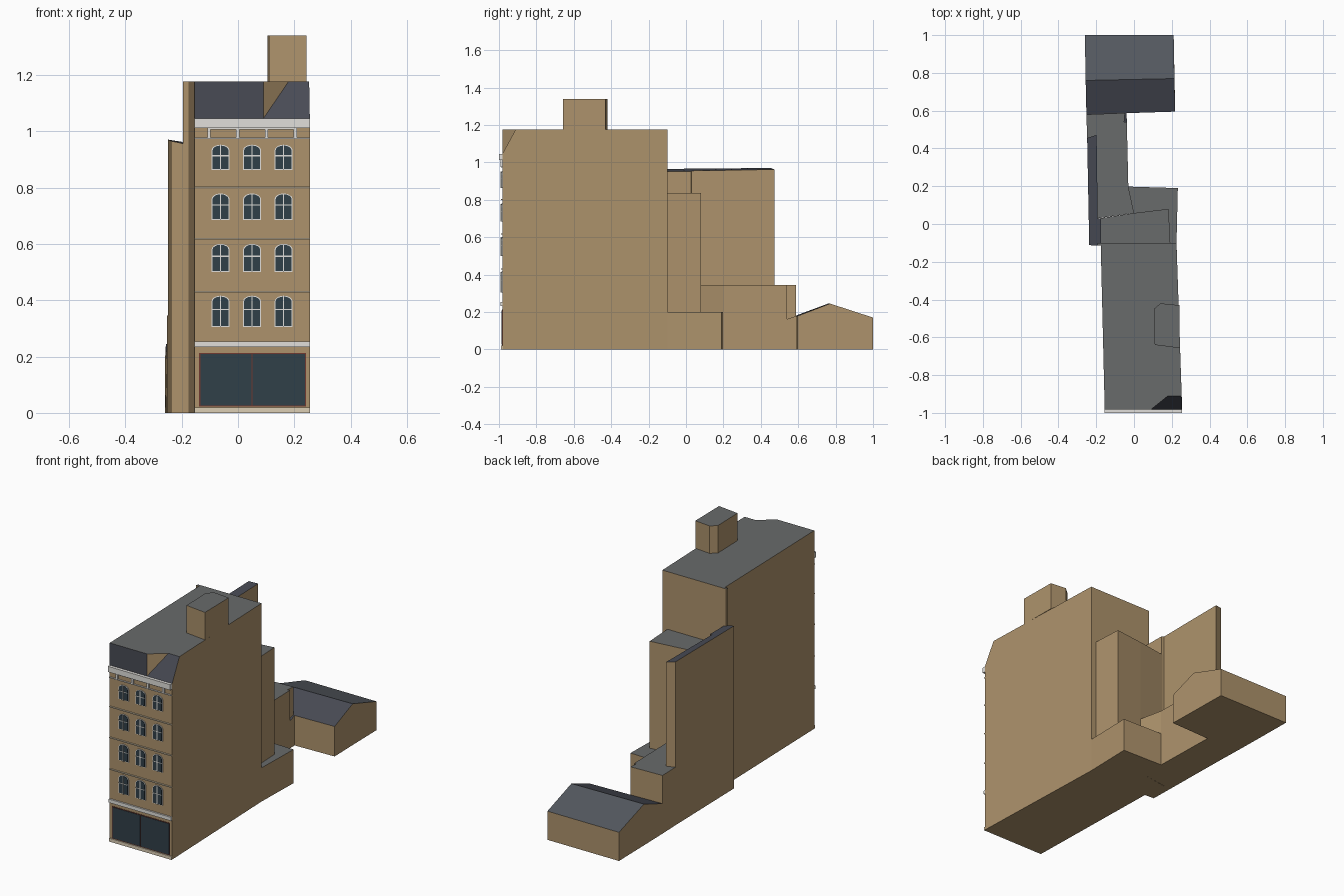
import bpy, bmesh, math

if "Cube" in bpy.data.objects:
    bpy.data.objects.remove(bpy.data.objects["Cube"])


def material(name, r, g, b):
    m = bpy.data.materials.new(name)
    m.diffuse_color = (r, g, b, 1)
    m.use_nodes = True
    m.node_tree.nodes["Principled BSDF"].inputs["Base Color"].default_value = m.diffuse_color
    return m


WALL = material("wall", 0.42, 0.29, 0.15)
FLAT = material("flat_roof", 0.14, 0.145, 0.145)
SLATE = material("slate", 0.065, 0.07, 0.09)
REAR = material("rear_slate", 0.09, 0.1, 0.115)
GLASS = material("glass", 0.03, 0.05, 0.065)
WHITE = material("white_trim", 0.75, 0.74, 0.71)
CREAM = material("cream_trim", 0.72, 0.62, 0.46)
RED = material("red_frame", 0.16, 0.04, 0.03)


def build(name, verts, faces, mats):
    """faces: list of (indices, material slot)"""
    bm = bmesh.new()
    vs = [bm.verts.new(v) for v in verts]
    for idx, slot in faces:
        bm.faces.new([vs[i] for i in idx]).material_index = slot
    bmesh.ops.recalc_face_normals(bm, faces=bm.faces[:])
    me = bpy.data.meshes.new(name)
    bm.to_mesh(me)
    bm.free()
    for m in mats:
        me.materials.append(m)
    ob = bpy.data.objects.new(name, me)
    bpy.context.collection.objects.link(ob)
    return ob


def prism(name, plan, top, z0=0.0, roof=FLAT):
    """Walls over a plan outline; top is one height or one per corner"""
    n = len(plan)
    tops = top if isinstance(top, list) else [top] * n
    verts = [(x, y, z0) for x, y in plan] + [(x, y, t) for (x, y), t in zip(plan, tops)]
    faces = [([i, (i + 1) % n, n + (i + 1) % n, n + i], 0) for i in range(n)]
    faces += [(list(range(n)), 0), (list(range(n, 2 * n)), 1)]
    return build(name, verts, faces, [WALL, roof])


def slab(name, outline, y0, y1, mat):
    """An xz outline given depth along y"""
    n = len(outline)
    verts = [(x, y, z) for y in (y0, y1) for x, z in outline]
    faces = [([i, (i + 1) % n, n + (i + 1) % n, n + i], 0) for i in range(n)]
    faces += [(list(range(n)), 0), (list(range(n, 2 * n)), 0)]
    return build(name, verts, faces, [mat])


def bar(name, x0, x1, z0, z1, y, mat):
    return slab(name, [(x0, z0), (x1, z0), (x1, z1), (x0, z1)], F, y, mat)


F = -0.982              # facade plane
XL, XR, XC = -0.155, 0.255, 0.05
TOP, EAVE = 1.177, 1.045

# main house, with the cut-back sloping slate at the front right
ring = [(XL, F), (XR, F), (0.225, -0.1), (-0.193, -0.1), (-0.195, -0.115), (-0.176, -0.115)]
v = [(x, y, 0) for x, y in ring]                        # 0-5 ground
v += [(x, y, TOP) for x, y in ring[2:]]                 # 6-9 roof corners
v += [(XL, F, EAVE), (0.09, F, EAVE), (XR, F, EAVE),    # 10-12 eaves
      (XL, F, TOP), (0.09, F, TOP),                     # 13-14 top front
      (0.18, -0.91, TOP), (0.2525, -0.91, TOP)]         # 15-16 slope top
build("main_house", v, [
    ([0, 1, 12, 11, 10], 0), ([10, 11, 14, 13], 1), ([11, 15, 14], 0),
    ([11, 12, 16, 15], 1), ([1, 2, 6, 16, 12], 0), ([2, 3, 7, 6], 0),
    ([3, 4, 8, 7], 0), ([4, 5, 9, 8], 0), ([5, 0, 10, 13, 9], 0),
    ([13, 14, 15, 16, 6, 7, 8, 9], 2), ([0, 1, 2, 3, 4, 5], 0)],
    [WALL, SLATE, FLAT])

# roof access block
prism("roof_block", [(0.11, -0.64), (0.243, -0.657), (0.24, -0.43), (0.14, -0.42), (0.105, -0.45)],
      1.34, TOP)

# stepped rear extensions
prism("rear_tower", [(-0.176, -0.1), (0.192, -0.1), (0.183, 0.08), (0.0, 0.058), (-0.18, 0.03)], 0.835)
prism("side_wing", [(-0.237, -0.112), (-0.176, -0.115), (-0.176, 0.028), (-0.192, 0.03),
                    (-0.198, 0.472), (-0.248, 0.455)],
      [0.965, 0.952, 0.952, 0.955, 0.962, 0.97], roof=SLATE)
prism("low_extension", [(0.192, -0.1), (0.225, -0.1), (0.232, 0.19), (-0.03, 0.198),
                        (0.0, 0.058), (0.183, 0.08)], 0.2)
prism("rear_passage", [(-0.192, 0.03), (0.0, 0.058), (-0.03, 0.198), (-0.038, 0.54), (-0.052, 0.54),
                       (-0.048, 0.588), (-0.252, 0.58), (-0.248, 0.455), (-0.198, 0.472)], 0.345)

# gabled outbuilding at the back, and the roof tongue beside the passage
low, ridge, back = 0.178, 0.245, 0.17
g = [(-0.252, 0.58), (0.218, 0.595), (0.214, 0.77), (0.21, 1.0), (-0.26, 1.0), (-0.256, 0.76)]
gz = [low, low, ridge, back, back, ridge]
gv = [(x, y, 0) for x, y in g] + [(x, y, z) for (x, y), z in zip(g, gz)]
build("outbuilding", gv, [
    ([0, 1, 7, 6], 0), ([1, 2, 3, 9, 8, 7], 0), ([3, 4, 10, 9], 0), ([4, 5, 0, 6, 11, 10], 0),
    ([6, 7, 8, 11], 2), ([11, 8, 9, 10], 1), ([0, 1, 2, 3, 4, 5], 0)], [WALL, REAR, SLATE])
prism("roof_tongue", [(-0.052, 0.54), (-0.038, 0.54), (-0.039, 0.588), (-0.048, 0.588)],
      [0.162, 0.162, low, low], roof=SLATE)

# shop front
bar("shop_surround", -0.138, 0.242, 0.022, 0.213, F - 0.002, RED)
for i, (a, b) in enumerate([(-0.134, 0.048), (0.052, 0.238)]):
    bar(f"shop_glass_{i}", a, b, 0.026, 0.209, F - 0.004, GLASS)
bar("plinth", XL, XR, 0, 0.02, F - 0.006, CREAM)
bar("shop_fascia", XL, XR, 0.233, 0.254, F - 0.01, WHITE)

# string courses, cornice and brackets
for i, z in enumerate((0.43, 0.618, 0.801)):
    bar(f"string_course_{i}", XL, XR, z - 0.003, z + 0.003, F - 0.006, CREAM)
bar("frieze_line", XL, XR, 0.972, 0.978, F - 0.006, WHITE)
bar("cornice", XL, XR, 1.012, EAVE, -1.0, WHITE)
for i in range(4):
    x = XC - 0.153 + 0.102 * i
    bar(f"bracket_{i}", x - 0.006, x + 0.006, 0.976, 1.012, F - 0.011, WHITE)
    if i < 3:
        bar(f"frieze_panel_{i}", x + 0.006, x + 0.096, 1.006, 1.012, F - 0.009, WHITE)


def arch(x, z0, z1, w, rise):
    """Segmental-arched outline"""
    pts = [(x - w, z0), (x + w, z0)]
    for k in range(9):
        t = math.pi * k / 8
        pts.append((x + w * math.cos(t), z1 - rise + rise * math.sin(t)))
    return pts


# arched windows with cross bars
for row, (z0, z1) in enumerate([(0.305, 0.416), (0.5, 0.6), (0.685, 0.779), (0.863, 0.952)]):
    for col in range(3):
        x = XC + (col - 1) * 0.112
        tag = f"{row}_{col}"
        slab(f"window_frame_{tag}", arch(x, z0, z1, 0.032, 0.02), F, F - 0.004, WHITE)
        slab(f"window_glass_{tag}", arch(x, z0 + 0.003, z1 - 0.003, 0.0285, 0.018), F, F - 0.006, GLASS)
        bar(f"window_mullion_{tag}", x - 0.002, x + 0.002, z0, z1 - 0.002, F - 0.009, WHITE)
        zt = z0 + (z1 - z0) * 0.56
        bar(f"window_transom_{tag}", x - 0.03, x + 0.03, zt - 0.002, zt + 0.002, F - 0.008, WHITE)
